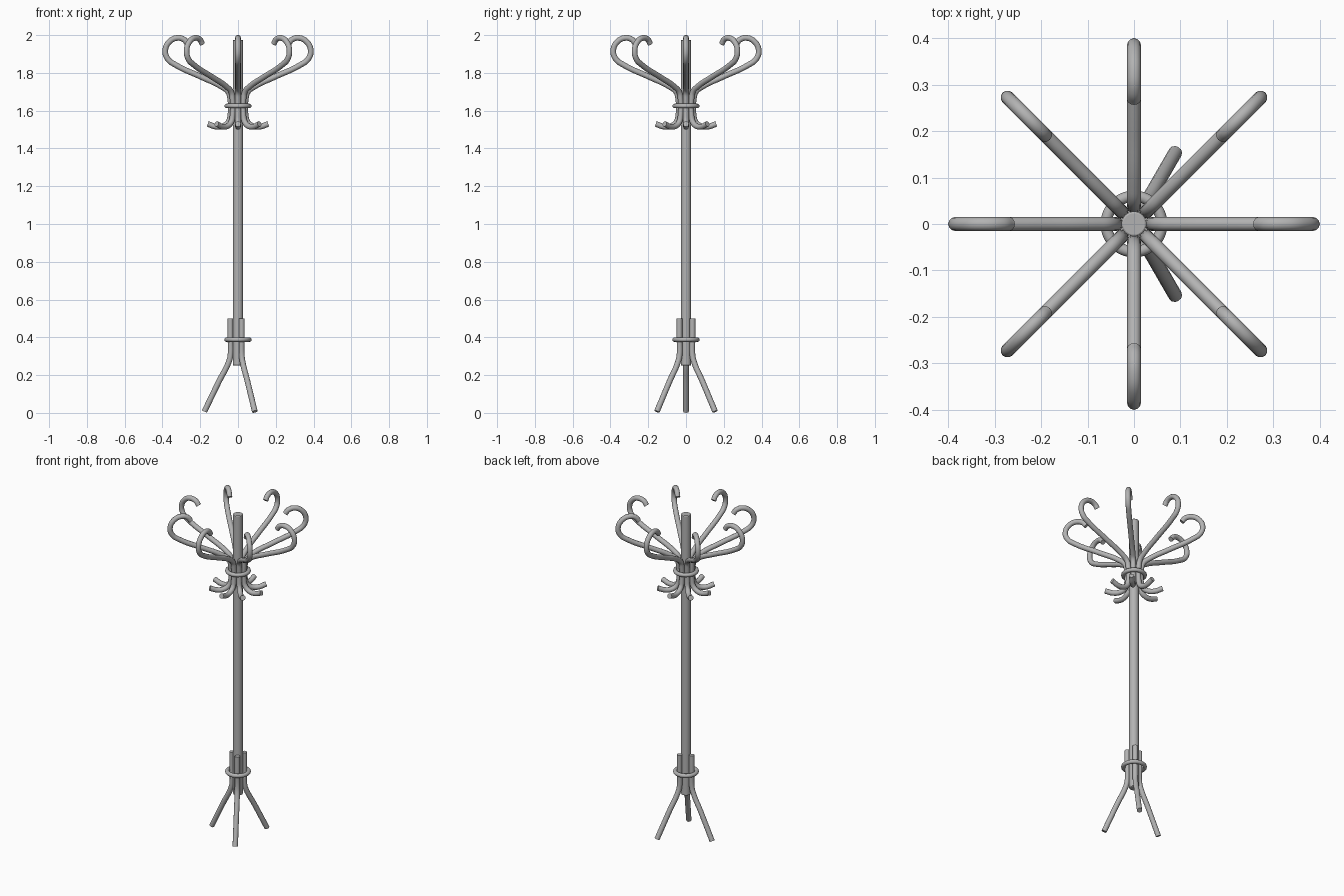
import bpy
import math

cube = bpy.data.objects.get("Cube")
if cube:
    bpy.data.objects.remove(cube)

# One grey for the whole stand
GREY = (0.45, 0.45, 0.45, 1)
mat = bpy.data.materials.new("grey")
mat.use_nodes = True
mat.diffuse_color = GREY
mat.node_tree.nodes["Principled BSDF"].inputs["Base Color"].default_value = GREY


def finish(obj, name):
    obj.name = name
    obj.data.materials.clear()
    obj.data.materials.append(mat)
    bpy.ops.object.select_all(action="DESELECT")
    obj.select_set(True)
    bpy.context.view_layer.objects.active = obj
    bpy.ops.object.shade_smooth_by_angle(angle=math.radians(40))


def tube_mesh(name, profile, radius):
    """Bent round rod through (distance, height) points, as a mesh."""
    curve = bpy.data.curves.new(name, "CURVE")
    curve.dimensions = "3D"
    curve.bevel_depth = radius
    curve.bevel_resolution = 4
    curve.resolution_u = 6
    curve.use_fill_caps = True
    spline = curve.splines.new("BEZIER")
    spline.bezier_points.add(len(profile) - 1)
    for point, (r, z) in zip(spline.bezier_points, profile):
        point.co = (r, 0, z)
        point.handle_left_type = point.handle_right_type = "AUTO"
    temp = bpy.data.objects.new(name, curve)
    bpy.context.collection.objects.link(temp)
    bpy.context.view_layer.update()
    graph = bpy.context.evaluated_depsgraph_get()
    mesh = bpy.data.meshes.new_from_object(temp.evaluated_get(graph))
    bpy.data.objects.remove(temp)
    return mesh


def radial(name, profile, radius, count, start):
    """Repeat a rod evenly around the pole."""
    mesh = tube_mesh(name, profile, radius)
    for i in range(count):
        obj = bpy.data.objects.new(name, mesh.copy())
        bpy.context.collection.objects.link(obj)
        obj.rotation_euler.z = start + i * math.tau / count
        finish(obj, f"{name}_{i + 1}")


# Pole with a softened rim
bottom, top = 0.25, 1.975
bpy.ops.mesh.primitive_cylinder_add(vertices=32, radius=0.027, depth=top - bottom,
                                    location=(0, 0, (top + bottom) / 2))
pole = bpy.context.object
finish(pole, "pole")
bevel = pole.modifiers.new("soft_rim", "BEVEL")
bevel.width = 0.004
bevel.segments = 2

# Rings clamping the hooks and the legs
for name, z in (("hook_ring", 1.625), ("leg_ring", 0.388)):
    bpy.ops.mesh.primitive_torus_add(major_radius=0.06, minor_radius=0.012,
                                     major_segments=40, minor_segments=12,
                                     location=(0, 0, z))
    finish(bpy.context.object, name)

# Eight rods: large curled hat hook above, small coat hook below
hook = [(0.268, 1.955), (0.287, 1.977), (0.322, 1.985), (0.362, 1.966),
        (0.385, 1.92), (0.372, 1.874), (0.33, 1.842), (0.2, 1.781),
        (0.085, 1.726), (0.052, 1.7), (0.041, 1.66), (0.04, 1.58),
        (0.052, 1.538), (0.08, 1.518), (0.115, 1.515), (0.16, 1.53)]
radial("hook", hook, 0.015, 8, 0)

# Three splayed legs
leg = [(0.04, 0.5), (0.04, 0.4), (0.04, 0.305), (0.048, 0.272),
       (0.1, 0.168), (0.178, 0.007)]
radial("leg", leg, 0.015, 3, math.pi / 3)
